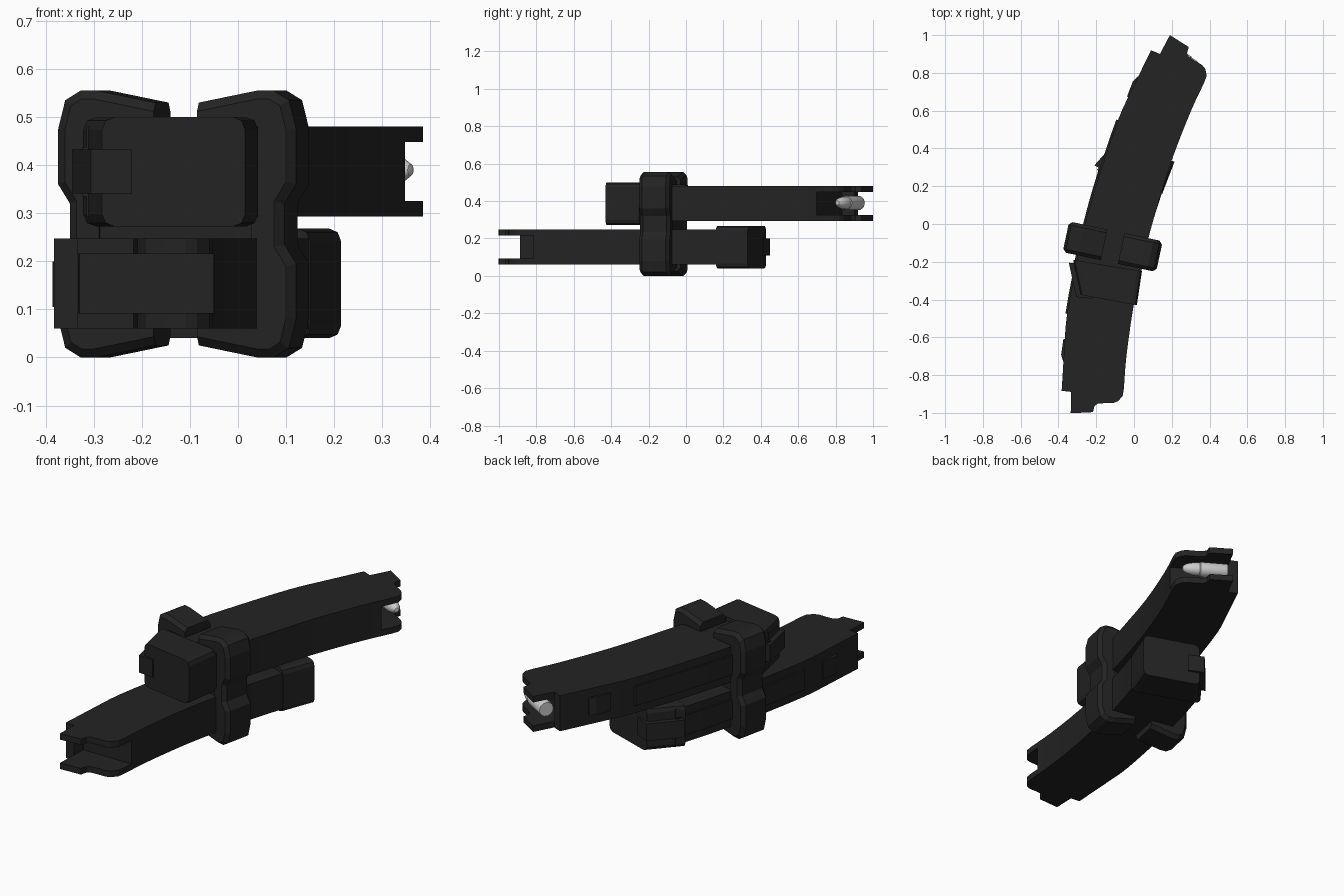
import bpy, bmesh, math
from mathutils import Matrix, Vector

if "Cube" in bpy.data.objects:
    bpy.data.objects.remove(bpy.data.objects["Cube"])


def material(name, rgb):
    m = bpy.data.materials.new(name)
    m.diffuse_color = (*rgb, 1)
    m.use_nodes = True
    m.node_tree.nodes["Principled BSDF"].inputs["Base Color"].default_value = m.diffuse_color
    return m


BLACK = material("matte black", (0.017, 0.017, 0.017))
SILVER = material("silver grey", (0.6, 0.6, 0.6))


def finish(name, bm, mat, matrix=Matrix()):
    bmesh.ops.recalc_face_normals(bm, faces=bm.faces)
    bm.transform(matrix)
    me = bpy.data.meshes.new(name)
    bm.to_mesh(me)
    bm.free()
    me.materials.append(mat)
    ob = bpy.data.objects.new(name, me)
    bpy.context.collection.objects.link(ob)
    return ob


def prism(points, z0, z1):
    """Extrude an xy outline from z0 to z1."""
    bm = bmesh.new()
    face = bm.faces.new([bm.verts.new((x, y, z0)) for x, y in points])
    ext = bmesh.ops.extrude_face_region(bm, geom=[face])
    verts = [g for g in ext["geom"] if isinstance(g, bmesh.types.BMVert)]
    bmesh.ops.translate(bm, verts=verts, vec=(0, 0, z1 - z0))
    bmesh.ops.recalc_face_normals(bm, faces=bm.faces)
    return bm


def smooth_path(points, steps=3):
    """Catmull-Rom curve through the points."""
    v = [Vector(p) for p in points]
    v = [2 * v[0] - v[1]] + v + [2 * v[-1] - v[-2]]
    out = []
    for a, b, c, d in zip(v, v[1:], v[2:], v[3:]):
        for i in range(steps):
            t = i / steps
            out.append(0.5 * (2 * b + (c - a) * t + (2 * a - 5 * b + 4 * c - d) * t * t
                              + (3 * b - a - 3 * c + d) * t ** 3))
    return [tuple(p) for p in out + [v[-2]]]


# Curved edges of a magazine, from base to feed lips
SPINE = smooth_path([(-.315, -.24), (-.26, 0), (-.19, .24), (-.085, .55), (-.012, .71)])
FRONT = smooth_path([(.037, -.26), (.075, -.08), (.12, .08), (.197, .33), (.298, .59), (.37, .745)])
LIPS = [(.09, .92), (.137, .90), (.19, 1.0), (.29, .937), (.281, .905), (.29, .885),
        (.325, .862), (.36, .842), (.377, .822), (.385, .785)]


def magazine(label, matrix):
    # side plates carrying the feed lips
    outline = SPINE + LIPS + FRONT[::-1]
    for side, z0, z1 in (("low", .293, .325), ("high", .448, .48)):
        finish(f"{label}_{side}_side_plate", prism(outline, z0, z1), BLACK, matrix)
    # core that stops short to leave the open mouth
    core = SPINE + [(.09, .92), (.137, .90), (.105, .835), (.345, .70)] + FRONT[-2::-1]
    finish(f"{label}_core", prism(core, .325, .448), BLACK, matrix)
    # raised rail along the spine
    rail = [(x - .009, y + .002) for x, y in SPINE[:-3]]
    inner = [(x + .03, y) for x, y in SPINE[:-3]]
    finish(f"{label}_spine_rail", prism(rail + inner[::-1], .335, .438), BLACK, matrix)
    # catch bump near the mouth
    catch = [(-.037, .675), (-.006, .755), (.02, .78), (.05, .76), (0, .66)]
    finish(f"{label}_catch", prism(catch, .341, .435), BLACK, matrix)
    # base pad with chamfered long edges
    bm = prism([(-.322, -.19), (.042, -.25), (.015, -.43), (-.283, -.375)], .272, .5)
    long_edges = [e for e in bm.edges
                  if abs(e.verts[0].co.z - e.verts[1].co.z) < .01
                  and abs(e.verts[0].co.y - e.verts[1].co.y) > .1]
    bmesh.ops.bevel(bm, geom=long_edges, offset=.026, segments=2, profile=.5, affect='EDGES')
    finish(f"{label}_base_pad", bm, BLACK, matrix)
    # locking tab on the pad
    tab = [(-.345, -.205), (-.306, -.387), (-.22, -.395), (-.25, -.21)]
    finish(f"{label}_base_tab", prism(tab, .341, .432), BLACK, matrix)


# The lower magazine is the upper one turned half round about a crosswise axis
tilt = math.radians(14.7)
pivot = Matrix.Translation((0, -.02, .27))
axis = Vector((math.cos(tilt), -math.sin(tilt), 0))
flip = pivot @ Matrix.Rotation(math.pi, 4, axis) @ pivot.inverted()
magazine("upper_magazine", Matrix())
magazine("lower_magazine", flip)

# Clamp: two facing C brackets and a web between the magazines
place = (Matrix.Translation((-.113, -.12, 0)) @ Matrix.Rotation(math.radians(-12), 4, 'Z')
         @ Matrix.Rotation(math.pi / 2, 4, 'X'))
top = [(.046, .53), (.17, .555), (.205, .555), (.238, .535), (.253, .475), (.253, .36), (.228, .32)]
outer = top + [(x, .555 - z) for x, z in top[::-1]]
inner = [(.046, .07), (.162, .07), (.162, .485), (.046, .485)]
for name, s in (("left_clamp_bracket", -1), ("right_clamp_bracket", 1)):
    bm = prism([(s * x, z) for x, z in outer + inner], -.083, .083)
    rim = [e for e in bm.edges if abs(e.verts[0].co.z - e.verts[1].co.z) < .01
           and all((s * v.co.x > .165 or v.co.y > .5 or v.co.y < .05) for v in e.verts)]
    bmesh.ops.bevel(bm, geom=rim, offset=.018, segments=1, affect='EDGES')
    finish(name, bm, BLACK, place)
finish("clamp_web", prism([(-.2, .24), (.2, .24), (.2, .3), (-.2, .3)], -.075, .075), BLACK, place)

# Cartridge lying in the mouth of the upper magazine
rear, tip = Vector((.165, .925, .39)), Vector((.362, .807, .39))
bm = bmesh.new()
length = (tip - rear).length
prof = [(0, 0), (.036, 0), (.038, .02), (.038, .6), (.034, .62), (.033, .75), (.025, .9), (.012, .985), (0, 1)]
verts = [bm.verts.new((r, 0, t * length)) for r, t in prof]
edges = [bm.edges.new(p) for p in zip(verts, verts[1:])]
bmesh.ops.spin(bm, geom=verts + edges, cent=(0, 0, 0), axis=(0, 0, 1), angle=2 * math.pi, steps=20)
bmesh.ops.remove_doubles(bm, verts=bm.verts, dist=1e-4)
turn = (tip - rear).to_track_quat('Z', 'Y').to_matrix().to_4x4()
bullet = finish("cartridge", bm, SILVER, Matrix.Translation(rear) @ turn)
bpy.context.view_layer.objects.active = bullet
bullet.select_set(True)
bpy.ops.object.shade_smooth_by_angle(angle=math.radians(35))
